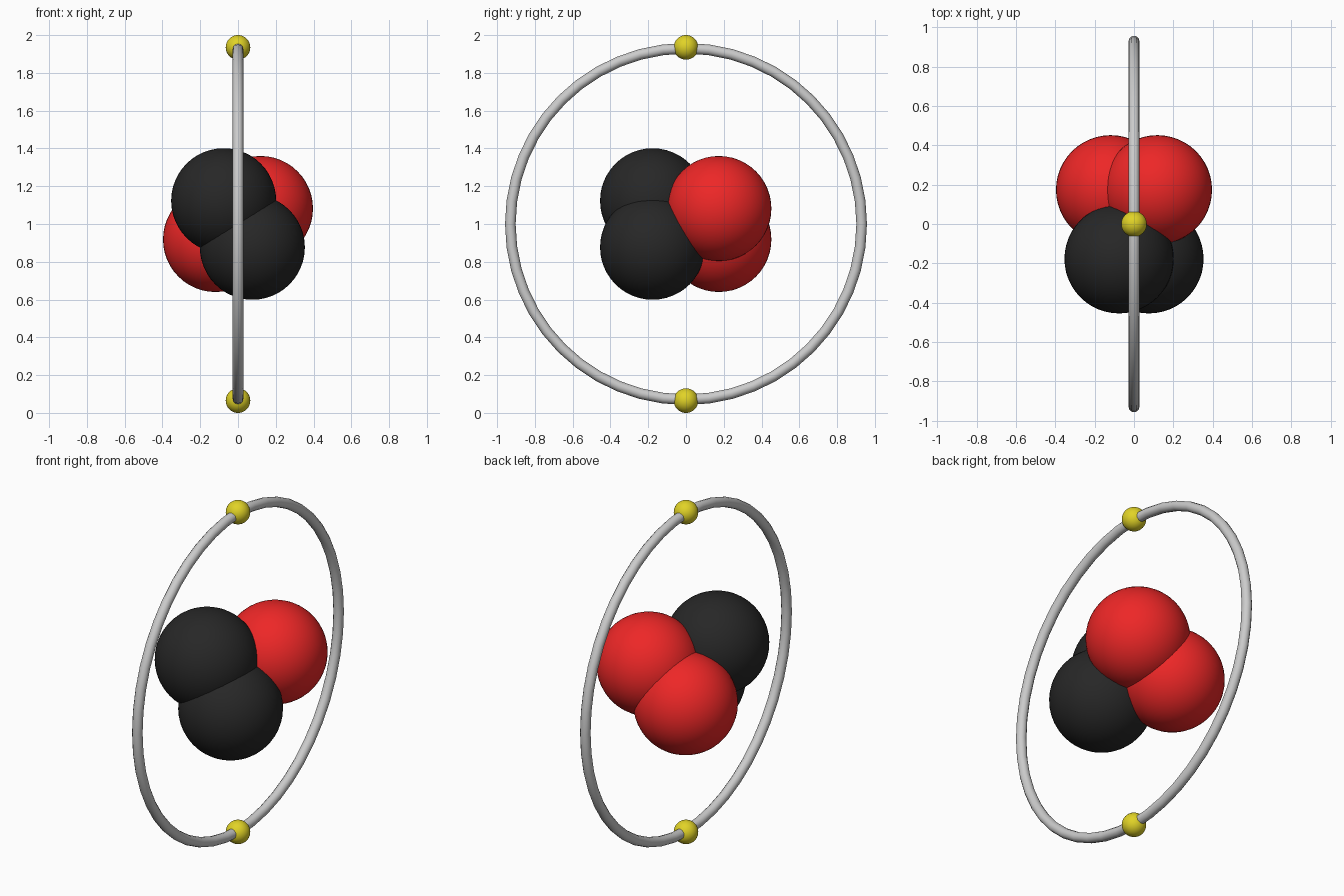
import bpy
from math import pi

if "Cube" in bpy.data.objects:
    bpy.data.objects.remove(bpy.data.objects["Cube"])


def material(name, rgb):
    mat = bpy.data.materials.new(name)
    mat.diffuse_color = (*rgb, 1)
    mat.use_nodes = True
    mat.node_tree.nodes["Principled BSDF"].inputs["Base Color"].default_value = mat.diffuse_color
    return mat


black = material("black", (0.02, 0.02, 0.02))
red = material("red", (0.85, 0.02, 0.02))
yellow = material("yellow", (0.75, 0.65, 0.02))


def ball(name, location, radius, mat):
    bpy.ops.mesh.primitive_uv_sphere_add(
        segments=48, ring_count=24, radius=radius, location=location)
    obj = bpy.context.object
    obj.name = name
    obj.data.materials.append(mat)
    bpy.ops.object.shade_smooth()
    return obj


CENTRE = 1.0

# Nucleus: a black pair in front, a red pair behind, crossed; plus two electrons
for side, label in ((1, "upper"), (-1, "lower")):
    ball(f"neutron_{label}", (-0.076 * side, -0.177, CENTRE + 0.123 * side), 0.278, black)
    ball(f"proton_{label}", (0.119 * side, 0.174, CENTRE + 0.082 * side), 0.278, red)
    ball(f"electron_{label}", (0, 0, CENTRE + 0.935 * side), 0.065, yellow)

# Orbit ring standing in the YZ plane
bpy.ops.mesh.primitive_torus_add(
    major_segments=48, minor_segments=12, major_radius=0.93, minor_radius=0.028,
    location=(0, 0, CENTRE), rotation=(0, pi / 2, 0))
ring = bpy.context.object
ring.name = "orbit_ring"
bpy.ops.object.shade_smooth()
